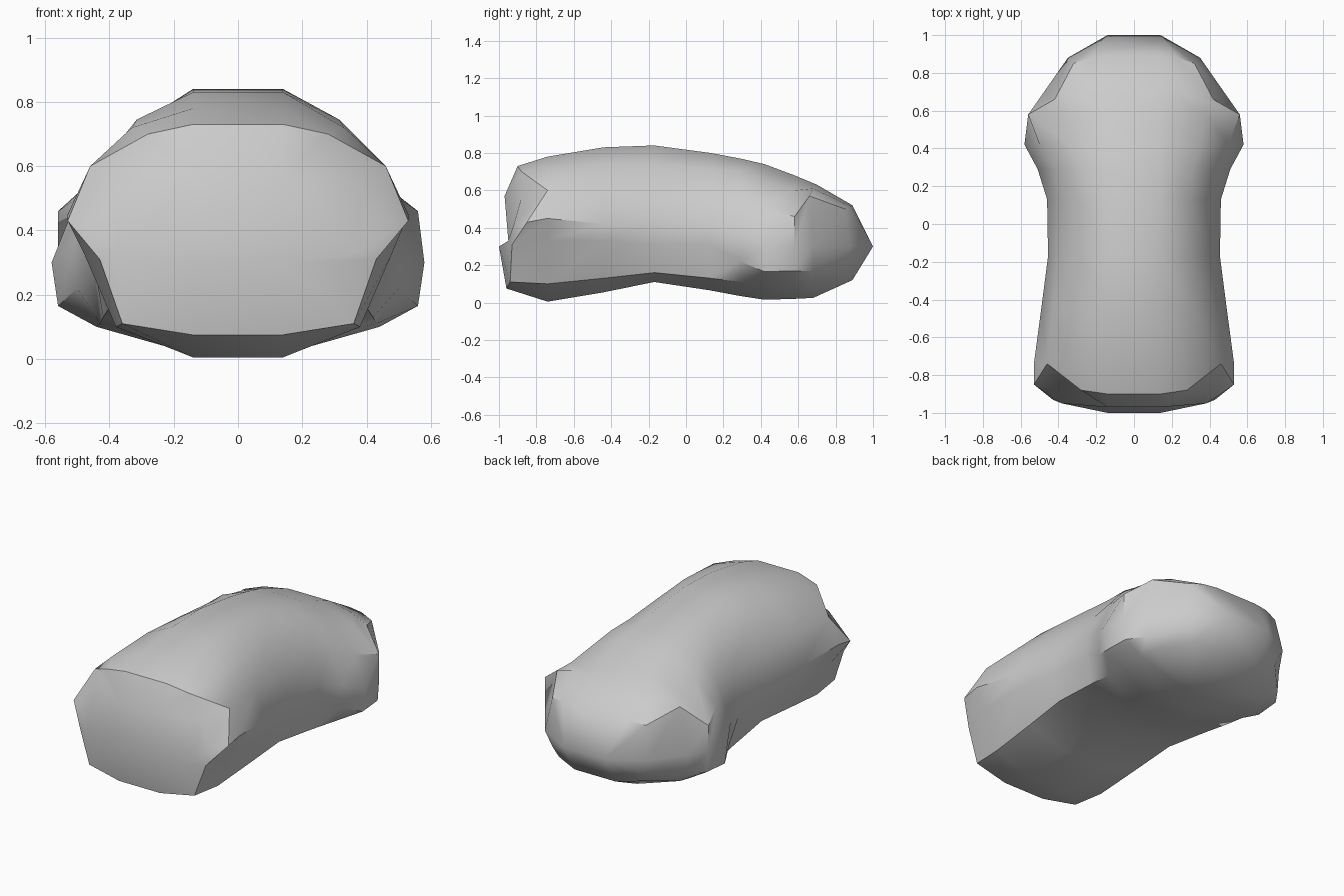
import bpy
import bmesh
from mathutils import Vector

default_cube = bpy.data.objects.get("Cube")
if default_cube:
    bpy.data.objects.remove(default_cube, do_unlink=True)

RIDGE = 0.14  # half width of the flat strip along the top and the keel


def make_material(name, colour):
    material = bpy.data.materials.new(name)
    material.use_nodes = True
    material.diffuse_color = colour
    shader = material.node_tree.nodes["Principled BSDF"]
    shader.inputs["Base Color"].default_value = colour
    return material


def body_section(y, keel, low, waist, wide, shoulder, top):
    """Half outline from keel to top; the crown bulges between shoulder and top."""
    crown = ((shoulder[0] + RIDGE) / 2 + .03, (shoulder[1] + top) / 2 + .03)
    outline = [(RIDGE, keel), low, waist, wide, shoulder, crown, (RIDGE, top)]
    return [Vector((x, y, z)) for x, z in outline]


def end_section(*points):
    """Half outline whose points may lean forward or back."""
    return [Vector(point) for point in points]


def loft(name, sections, material):
    """Mirror every half outline into a ring and skin the rings together."""
    bm = bmesh.new()
    rings = []
    for half in sections:
        mirrored = [Vector((-p.x, p.y, p.z)) for p in reversed(half)]
        rings.append([bm.verts.new(p) for p in half + mirrored])
    for ring, following in zip(rings, rings[1:]):
        count = len(ring)
        for i in range(count):
            j = (i + 1) % count
            bm.faces.new((ring[i], ring[j], following[j], following[i]))
    bm.faces.new(rings[0])
    bmesh.ops.remove_doubles(bm, verts=bm.verts, dist=0.002)
    bmesh.ops.dissolve_degenerate(bm, edges=bm.edges, dist=0.001)
    bmesh.ops.recalc_face_normals(bm, faces=bm.faces)
    mesh = bpy.data.meshes.new(name)
    bm.to_mesh(mesh)
    bm.free()
    mesh.materials.append(material)
    obj = bpy.data.objects.new(name, mesh)
    bpy.context.collection.objects.link(obj)
    return obj


# Blunt front face and its rim
front = [
    end_section((RIDGE, -1, .3), (RIDGE, -1, .3), (.38, -.95, .33),
                (.43, -.92, .42), (.36, -.88, .56), (RIDGE, -.97, .57),
                (RIDGE, -.97, .57)),
    end_section((RIDGE, -.96, .075), (.36, -.94, .11), (.43, -.93, .31),
                (.53, -.85, .43), (.46, -.74, .6), (.28, -.88, .7),
                (RIDGE, -.9, .73)),
]

# Arched body, narrow at the waist and flaring towards the back
body = [
    body_section(-.74, .005, (.38, .1), (.48, .33), (.53, .45), (.46, .6), .78),
    body_section(-.44, .055, (.39, .13), (.48, .33), (.49, .42), (.43, .6), .83),
    body_section(-.17, .11, (.4, .16), (.45, .31), (.455, .42), (.41, .57), .84),
    body_section(.13, .065, (.42, .13), (.45, .31), (.46, .42), (.4, .57), .8),
    body_section(.29, .035, (.43, .11), (.5, .22), (.51, .36), (.42, .58), .77),
    body_section(.42, .015, (.44, .1), (.56, .165), (.58, .3), (.5, .5), .74),
    body_section(.58, .02, (.43, .1), (.55, .17), (.56, .3), (.56, .46), .68),
]

# Rounded tail closing to a horizontal edge
tip = (RIDGE, 1, .3)
tail = [
    end_section((RIDGE, .68, .025), (.42, .66, .11), (.48, .68, .17),
                (.49, .68, .3), (.42, .66, .57), (.3, .68, .61),
                (RIDGE, .7, .63)),
    end_section((RIDGE, .89, .12), (.28, .84, .14), (.31, .86, .2),
                (.35, .88, .3), (.32, .85, .5), (.23, .88, .515),
                (RIDGE, .89, .52)),
    end_section(*[tip] * 7),
]

grey = make_material("light_grey", (0.6, 0.6, 0.6, 1))
shell = loft("rounded_body", front + body + tail, grey)

# Smooth shading with crisp rims
bpy.ops.object.select_all(action="DESELECT")
shell.select_set(True)
bpy.context.view_layer.objects.active = shell
bpy.ops.object.shade_smooth_by_angle(angle=0.6)
